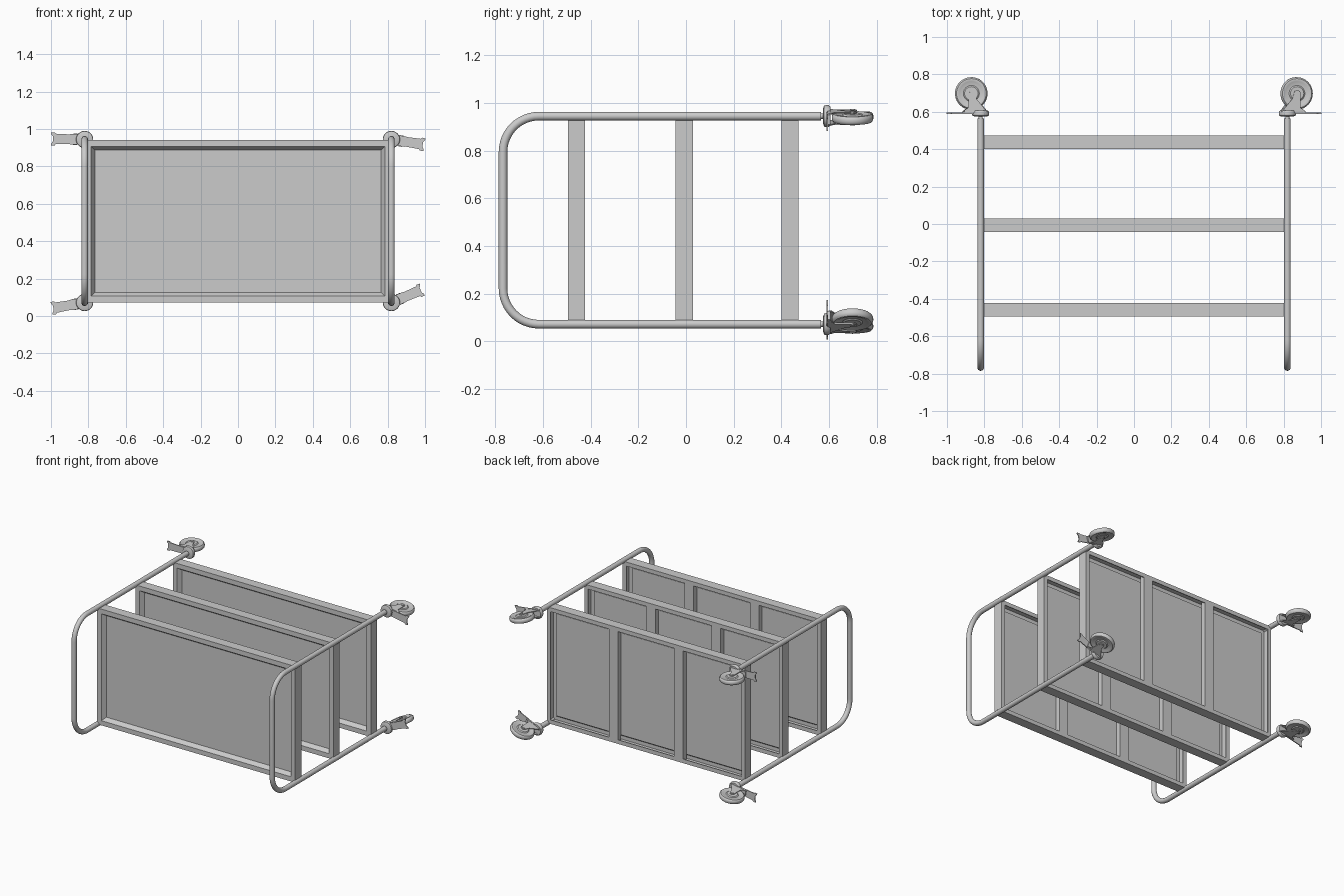
import bpy, bmesh
from math import cos, sin, pi, radians
from mathutils import Matrix, Vector

if "Cube" in bpy.data.objects:
    bpy.data.objects.remove(bpy.data.objects["Cube"])

TX, Z0, Z1 = 0.82, 0.072, 0.944      # tube centre lines
TR = 0.018


def finish(bm, name, mat=None, smooth=True):
    bmesh.ops.remove_doubles(bm, verts=bm.verts, dist=1e-5)
    bmesh.ops.recalc_face_normals(bm, faces=bm.faces)
    if mat:
        bm.transform(mat)
    me = bpy.data.meshes.new(name)
    bm.to_mesh(me)
    bm.free()
    ob = bpy.data.objects.new(name, me)
    bpy.context.collection.objects.link(ob)
    if smooth:
        bpy.ops.object.select_all(action='DESELECT')
        ob.select_set(True)
        bpy.context.view_layer.objects.active = ob
        bpy.ops.object.shade_smooth_by_angle(angle=radians(35))
    return ob


def loft(bm, rings, closed=False):
    """Bridge equal-length point rings and cap the two ends."""
    vs = [[bm.verts.new(p) for p in r] for r in rings]
    n = len(vs[0])
    for a, b in zip(vs, vs[1:] + vs[:1] if closed else vs[1:]):
        for i in range(n):
            bm.faces.new((a[i], a[(i + 1) % n], b[(i + 1) % n], b[i]))
    if not closed:
        bm.faces.new(vs[0])
        bm.faces.new(vs[-1])


def lathe(bm, profile, axis, centre=(0, 0, 0), n=32, closed=False):
    c = Vector(centre)
    rings = []
    for r, h in profile:
        ring = []
        for i in range(n):
            a = 2 * pi * i / n
            p = (r * cos(a), r * sin(a), h) if axis == 'Z' else (r * cos(a), h, r * sin(a))
            ring.append(c + Vector(p))
        rings.append(ring)
    loft(bm, rings, closed)


def prism(bm, pts, place):
    """Extrude a 2D outline between two offsets given by place(u, v, side)."""
    loft(bm, [[place(u, v, s) for u, v in pts] for s in (0, 1)])


# U-shaped tube frames, open ends toward the casters
def tube_frame(x, name):
    R, yb, ye = 0.15, -0.767, 0.565
    path = [((ye, Z0), pi)]
    for k in range(13):
        t = -pi / 2 - k / 12 * pi / 2
        path.append(((yb + R + R * cos(t), Z0 + R + R * sin(t)), t))
    for k in range(13):
        t = pi - k / 12 * pi / 2
        path.append(((yb + R + R * cos(t), Z1 - R + R * sin(t)), t))
    path.append(((ye, Z1), pi / 2))
    path[0] = (path[0][0], -pi / 2)
    rings = []
    for (y, z), t in path:
        rings.append([(x + TR * sin(a), y + TR * cos(a) * cos(t), z + TR * cos(a) * sin(t))
                      for a in (2 * pi * i / 20 for i in range(20))])
    bm = bmesh.new()
    loft(bm, rings)
    finish(bm, name)


tube_frame(-TX, "left_tube_frame")
tube_frame(TX, "right_tube_frame")

# Sheet-metal shelves: (inset from edge, depth) section swept round a rectangle
SECTION = [(.055, .03), (.035, 0), (0, 0), (0, .072), (.03, .072), (.03, .066),
           (.006, .066), (.006, .005), (.033, .005), (.053, .035)]


def shelf(y, name):
    bm = bmesh.new()
    hx, zb, zt = 0.82, 0.072, 0.942
    loft(bm, [[(sx * (hx - d), y + h, (zb + d) if sz < 0 else (zt - d))
               for sx, sz in ((-1, -1), (1, -1), (1, 1), (-1, 1))] for d, h in SECTION])
    finish(bm, name + "_shelf", smooth=False)
    # two stiffening bars under each shelf
    for side, bx in (("left", -0.27), ("right", 0.27)):
        bm = bmesh.new()
        bmesh.ops.create_cube(bm, size=1, matrix=Matrix.Translation((bx, y + .053, (zb + zt) / 2))
                              @ Matrix.Diagonal((.075, .038, zt - zb - .02, 1)))
        finish(bm, f"{name}_{side}_stiffener", smooth=False)


shelf(-0.495, "upper")
shelf(-0.043, "middle")
shelf(0.400, "lower")

# Swivel casters, modelled pointing along +x with the pivot on the y axis
AX, AY = 0.05, 0.698                 # axle position


def caster(x, z, angle, name):
    m = Matrix.Translation((x, 0, z)) @ Matrix.Rotation(-radians(angle), 4, 'Y')

    # stem and swivel bearing
    bm = bmesh.new()
    lathe(bm, [(.011, .55), (.011, .578)], 'Y')
    lathe(bm, [(.030, .574), (.044, .579), (.046, .586), (.046, .596), (.040, .606)], 'Y')
    finish(bm, name + "_swivel", m)

    # rounded tyre with a dished side
    bm = bmesh.new()
    half = [(.042, .013), (.064, .015), (.070, .018), (.079, .017), (.085, .011), (.087, .004)]
    prof = half + [(r, -h) for r, h in reversed(half)]
    lathe(bm, prof, 'Z', (AX, AY, 0), 40, closed=True)
    finish(bm, name + "_wheel", m)

    # hub and axle
    bm = bmesh.new()
    lathe(bm, [(.036, -.018), (.043, -.013), (.043, .013), (.036, .018)], 'Z', (AX, AY, 0))
    lathe(bm, [(.011, -.030), (.011, .030)], 'Z', (AX, AY, 0), 16)
    finish(bm, name + "_hub", m)

    # fork: top plate and two tapering cheeks
    bm = bmesh.new()
    plate = [(-.035, -.028), (.075, -.028), (.095, -.02), (.095, .02), (.075, .028), (-.035, .028)]
    prism(bm, plate, lambda u, v, s: (u, .594 + .011 * s, v))
    cheek = [(-.036, .598), (.088, .598), (.088, .608), (.066, .622), (.066, AY)]
    cheek += [(AX + .018 * cos(a), AY + .018 * sin(a)) for a in (pi * k / 8 for k in range(9))]
    cheek += [(.022, .668), (-.008, .632)]
    for sgn in (-1, 1):
        prism(bm, cheek, lambda u, v, s: (u, v, sgn * (.021 + .005 * s)))
    finish(bm, name + "_fork", m)

    # brake pedal with a flared, notched tip
    bm = bmesh.new()
    side = [(.03, .024), (.155, .028), (.160, .035), (.180, .034), (.178, .024), (.170, .014)]
    pedal = side + [(u, -v) for u, v in reversed(side)]
    prism(bm, pedal, lambda u, v, s: (u, .588 + .007 * s, v))
    finish(bm, name + "_brake_pedal", m)


caster(-TX, Z1, 179, "upper_left_caster")
caster(TX, Z1, -9, "upper_right_caster")
caster(-TX, Z0, 190, "lower_left_caster")
caster(TX, Z0, 23, "lower_right_caster")
